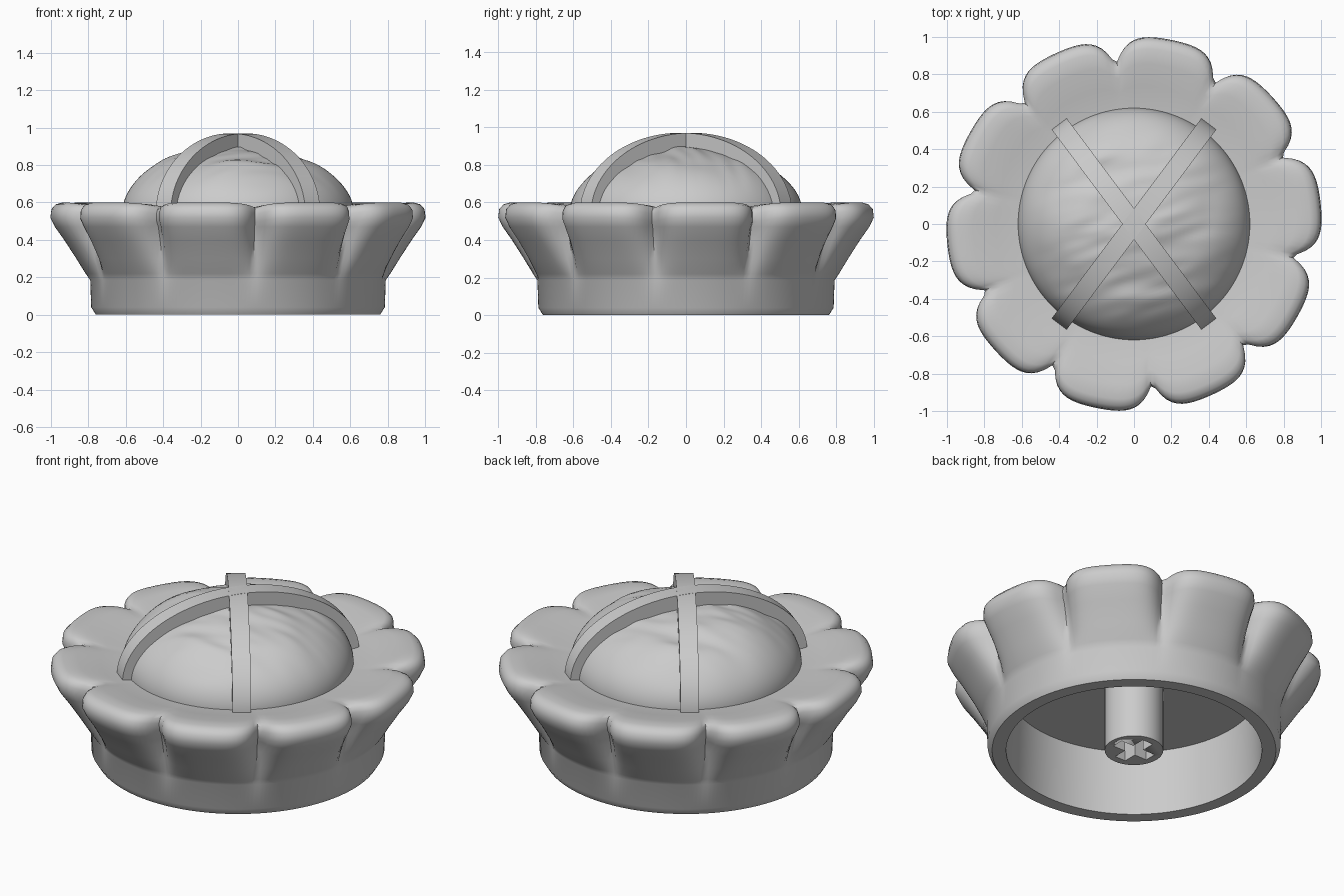
import bpy, bmesh, math
from mathutils import Vector, Matrix, noise

if "Cube" in bpy.data.objects:
    bpy.data.objects.remove(bpy.data.objects["Cube"], do_unlink=True)

grey = bpy.data.materials.new("plain grey")
grey.use_nodes = True
COLOUR = (0.6, 0.6, 0.6, 1.0)
grey.diffuse_color = COLOUR
grey.node_tree.nodes["Principled BSDF"].inputs["Base Color"].default_value = COLOUR


def finish(bm, name, angle=35):
    bmesh.ops.recalc_face_normals(bm, faces=bm.faces[:])
    mesh = bpy.data.meshes.new(name)
    bm.to_mesh(mesh)
    bm.free()
    ob = bpy.data.objects.new(name, mesh)
    bpy.context.collection.objects.link(ob)
    mesh.materials.append(grey)
    bpy.ops.object.select_all(action='DESELECT')
    ob.select_set(True)
    bpy.context.view_layer.objects.active = ob
    bpy.ops.object.shade_smooth_by_angle(angle=math.radians(angle))
    return ob


def lathe(name, count, segs, point, angle=35):
    """Rings from point(i, theta), closed at both ends with a centre fan."""
    bm = bmesh.new()
    rings = [[bm.verts.new(point(i, math.tau * k / segs)) for k in range(segs)]
             for i in range(count)]
    for a, b in zip(rings, rings[1:]):
        for k in range(segs):
            n = (k + 1) % segs
            bm.faces.new((a[k], a[n], b[n], b[k]))
    for ring in (rings[0], rings[-1]):
        centre = sum((v.co for v in ring), Vector()) / segs
        tip = bm.verts.new(centre)
        for k in range(segs):
            bm.faces.new((ring[k], ring[(k + 1) % segs], tip))
    return finish(bm, name, angle)


# Crust: hollow cup flaring into ten petals (radius at notch, radius at petal, z)
PROFILE = [(.15, .15, .38), (.675, .675, .38), (.685, .685, 0), (.76, .76, 0),
           (.785, .785, .04), (.79, .79, .185), (.795, .815, .22), (.805, .865, .30),
           (.82, .93, .40), (.835, .98, .47), (.85, 1.004, .52), (.855, .998, .565),
           (.845, .975, .59), (.82, .94, .60), (.77, .86, .595), (.70, .74, .57),
           (.62, .62, .55), (.5, .5, .54)]
NOTCH = math.radians(24.5)


def crust_point(i, t):
    rn, rp, z = PROFILE[i]
    u = ((t - NOTCH) / math.tau * 10) % 1 * 2 - 1
    full = 1 - abs(u) ** 4.5
    r = rn + (rp - rn) * full
    if z > .5:
        z -= .03 * (1 - full) * min(1, (rp - rn) / .12)
    return (r * math.cos(t), r * math.sin(t), z)


lathe("petal_crust", len(PROFILE), 240, crust_point, 40)


# Filling: low dome with wavy wrinkles that fade toward the rim
RINGS = 44


def filling_point(i, t):
    a = math.radians(89) * i / (RINGS - 1)
    r = .62 * math.cos(a)
    x, y = r * math.cos(t), r * math.sin(t)
    fade = min(1, math.sin(a) * 1.3) ** 2
    p = Vector((x * 2.2 + 3, (y - .25 * x) * 7, .5))
    lump = noise.noise(p) * .028 + noise.noise(p * 2.1) * .010
    return (x, y, .54 + .355 * math.sin(a) + lump * fade)


lathe("filling_dome", RINGS, 128, filling_point, 60)


# Two crossing straps arching over the filling
def strap(name, degrees):
    bm = bmesh.new()
    steps, rows = 48, []
    turn = Matrix.Rotation(math.radians(degrees), 4, 'Z')
    for k in range(steps + 1):
        a = math.pi * k / steps
        c, s = math.cos(a), math.sin(a)
        outer, inner = (.668 * c, .54 + .43 * s), (.59 * c, .54 + .34 * s)
        rows.append([bm.verts.new(turn @ Vector((x, y, z)))
                     for (x, z), y in ((outer, -.05), (outer, .05), (inner, .05), (inner, -.05))])
    for a, b in zip(rows, rows[1:]):
        for k in range(4):
            n = (k + 1) % 4
            bm.faces.new((a[k], a[n], b[n], b[k]))
    bm.faces.new(rows[0])
    bm.faces.new(rows[-1])
    finish(bm, name)


strap("strap_a", 53.2)
strap("strap_b", -53.2)


# Underside stem with a cross-shaped socket
bm = bmesh.new()
bmesh.ops.create_cone(bm, cap_ends=True, segments=48, radius1=.157, radius2=.157, depth=.4,
                      matrix=Matrix.Translation((0, 0, .2)))
stem = finish(bm, "mounting_stem")
for size in ((.23, .07), (.07, .23)):
    bm = bmesh.new()
    bmesh.ops.create_cube(bm, size=1, matrix=Matrix.Translation((0, 0, .1))
                          @ Matrix.Diagonal((*size, .3, 1)))
    cutter = finish(bm, "socket_cutter")
    cutter.hide_render = True
    mod = stem.modifiers.new("socket", 'BOOLEAN')
    mod.operation, mod.solver, mod.object = 'DIFFERENCE', 'EXACT', cutter
    bpy.context.view_layer.objects.active = stem
    bpy.ops.object.modifier_apply(modifier=mod.name)
    bpy.data.objects.remove(cutter, do_unlink=True)
